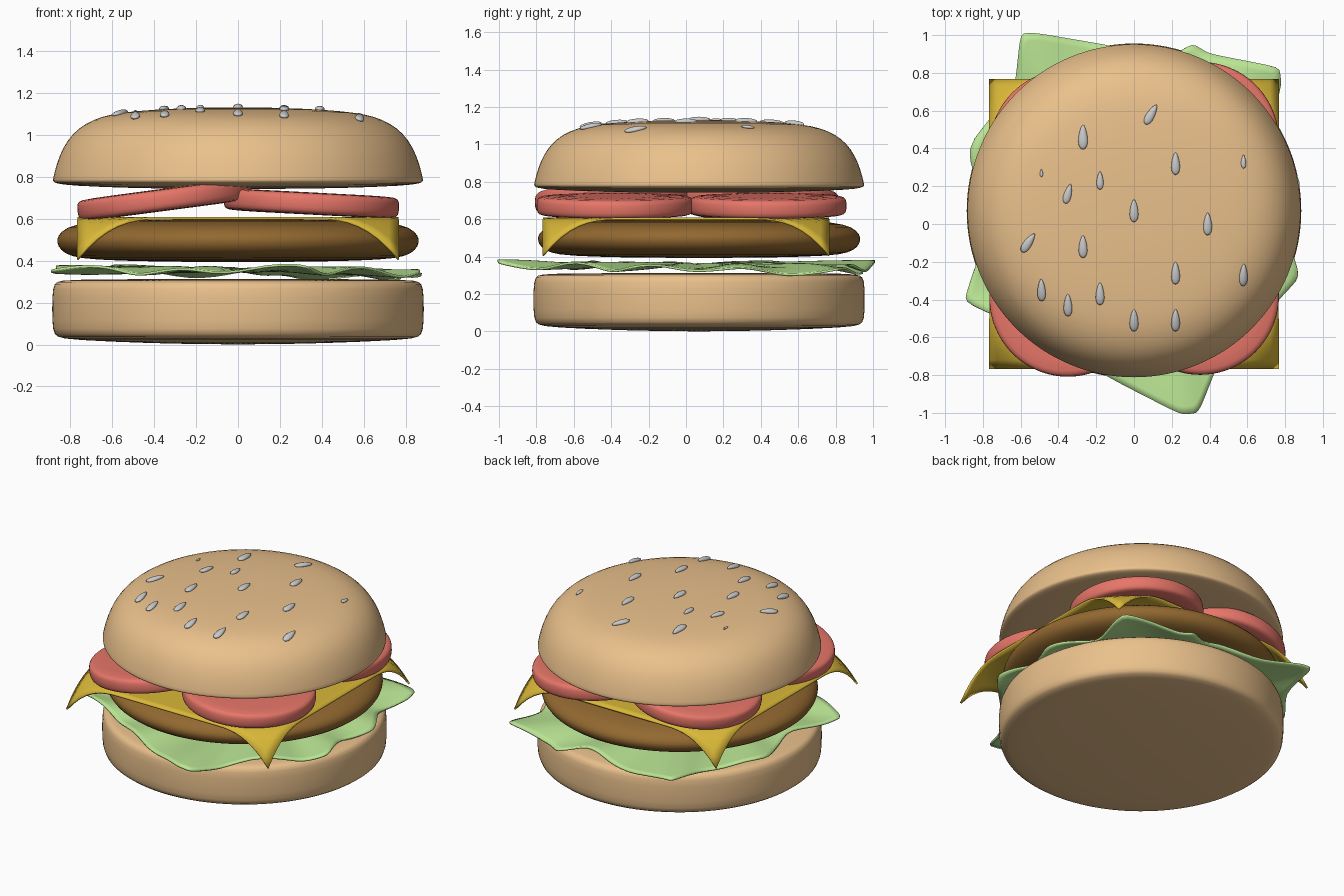
import bpy, bmesh
from math import sin, cos, pi, radians, atan2, hypot
from mathutils import Matrix, Vector

if "Cube" in bpy.data.objects:
    bpy.data.objects.remove(bpy.data.objects["Cube"])

CY = 0.07   # buns and patty sit slightly behind the origin


def material(name, rgb):
    m = bpy.data.materials.new(name)
    m.diffuse_color = (*rgb, 1)
    m.use_nodes = True
    m.node_tree.nodes["Principled BSDF"].inputs["Base Color"].default_value = m.diffuse_color
    return m


BREAD = material("bread", (0.82, 0.53, 0.26))
GREEN = material("leaf_green", (0.5, 0.8, 0.3))
BROWN = material("grilled_brown", (0.29, 0.14, 0.03))
YELLOW = material("cheddar", (0.7, 0.48, 0.04))
RED = material("tomato_red", (0.8, 0.18, 0.14))


def finish(name, bm, mat=None, subsurf=0, thickness=0):
    bmesh.ops.recalc_face_normals(bm, faces=bm.faces)
    me = bpy.data.meshes.new(name)
    bm.to_mesh(me)
    bm.free()
    ob = bpy.data.objects.new(name, me)
    bpy.context.collection.objects.link(ob)
    if mat:
        me.materials.append(mat)
    if subsurf:
        ob.modifiers.new("smooth", 'SUBSURF').levels = subsurf
        ob.modifiers["smooth"].render_levels = subsurf
    if thickness:
        s = ob.modifiers.new("thick", 'SOLIDIFY')
        s.thickness, s.offset = thickness, 0
    for p in me.polygons:
        p.use_smooth = True
    return ob


def lathe(name, profile, mat, segs=64, loc=(0, 0, 0), tilt=0):
    """Spin a (radius, z) profile that starts and ends on the axis."""
    bm = bmesh.new()
    vs = [bm.verts.new((r, 0, z)) for r, z in profile]
    edges = [bm.edges.new(p) for p in zip(vs, vs[1:])]
    bmesh.ops.spin(bm, geom=vs + edges, cent=(0, 0, 0), axis=(0, 0, 1),
                   angle=2 * pi, steps=segs)
    bmesh.ops.remove_doubles(bm, verts=bm.verts, dist=1e-4)
    ob = finish(name, bm, mat, subsurf=1)
    ob.location = loc
    ob.rotation_euler[1] = tilt
    return ob


# buns and patty
CROWN = [(0, 1.13), (0.2, 1.129), (0.4, 1.12), (0.55, 1.107), (0.65, 1.088),
         (0.73, 1.053), (0.79, 1.005), (0.835, 0.94), (0.865, 0.865), (0.882, 0.795)]
lathe("top_bun", CROWN + [(0.885, 0.778), (0.87, 0.768), (0.8, 0.757), (0.5, 0.745),
                          (0.2, 0.742), (0, 0.742)], BREAD, loc=(0, CY, 0))
lathe("bottom_bun", [(0, 0.312), (0.4, 0.312), (0.82, 0.31), (0.865, 0.3), (0.885, 0.28),
                     (0.888, 0.17), (0.885, 0.06), (0.865, 0.035), (0.8, 0.022),
                     (0.4, 0.005), (0, 0)], BREAD, loc=(0, CY, 0))
lathe("patty", [(0, 0.595), (0.5, 0.595), (0.72, 0.585), (0.82, 0.56), (0.86, 0.52),
                (0.866, 0.49), (0.85, 0.45), (0.8, 0.42), (0.7, 0.404), (0.4, 0.395),
                (0, 0.393)], BROWN, loc=(0, CY, 0))

# tomato slices
for name, x, y, z, deg in (("front_left", -0.35, -0.39, 0.69, -7.5),
                           ("back_left", -0.35, 0.4, 0.69, -7.5),
                           ("front_right", 0.35, -0.38, 0.672, 3),
                           ("back_right", 0.35, 0.44, 0.672, 3)):
    lathe("tomato_" + name, [(0, 0.053), (0.38, 0.053), (0.41, 0.045), (0.42, 0.025),
                             (0.42, -0.025), (0.41, -0.045), (0.38, -0.053), (0, -0.053)],
          RED, 48, (x, y, z), radians(deg))

# cheese slice, draped over the patty
bm = bmesh.new()
bmesh.ops.create_grid(bm, x_segments=32, y_segments=32, size=0.765)
for v in bm.verts:
    r = hypot(v.co.x, v.co.y)
    v.co.z = 0.602 - 4.0 * max(0, r - 0.86) ** 2
finish("cheese", bm, YELLOW, thickness=0.012)

# lettuce leaf: ragged outline filled with rings, rippling towards the rim
OUTLINE = [(-.6, 1.01), (-.51, 1.01), (-.1, .94), (.15, .86), (.31, .955), (.4, .9),
           (.77, .83), (.78, .74), (.72, .5), (.89, .22), (.8, -.03), (.88, -.28),
           (.75, -.42), (.44, -.75), (.34, -1.0), (.25, -1.01), (-.12, -.82), (-.45, -.62),
           (-.62, -.54), (-.9, -.41), (-.86, -.28), (-.76, 0), (-.89, .4), (-.63, .72)]
pts = [Vector(a).lerp(Vector(b), k / 3)
       for a, b in zip(OUTLINE, OUTLINE[1:] + OUTLINE[:1]) for k in range(3)]
bm = bmesh.new()
centre = bm.verts.new((0, 0, 0.355))
rings = []
for t in (0.25, 0.5, 0.7, 0.82, 0.92, 1):
    ring = []
    for p in pts:
        a = atan2(p.y, p.x)
        z = 0.356 + 0.018 * t * sin(11 * a + 4 * t) + 0.008 * sin(9 * p.x * t + 7 * p.y * t)
        z -= 0.03 * t ** 3 * max(0, cos(a - 0.7))
        ring.append(bm.verts.new((p.x * t, p.y * t, z)))
    rings.append(ring)
n = len(pts)
for i in range(n):
    j = (i + 1) % n
    bm.faces.new((centre, rings[0][i], rings[0][j]))
    for a, b in zip(rings, rings[1:]):
        bm.faces.new((a[i], b[i], b[j], a[j]))
finish("lettuce", bm, GREEN, subsurf=1, thickness=0.012)


# sesame seeds: teardrops lying on the crown of the bun
def crown_height(r):
    for (r0, z0), (r1, z1) in zip(CROWN, CROWN[1:]):
        if r <= r1:
            return z0 + (z1 - z0) * (r - r0) / (r1 - r0)


SEEDS = [(0, .07, 0, 1), (-.27, .46, 0, 1.1), (.09, .58, -30, 1), (-.27, -.12, 0, 1),
         (-.35, .16, -15, .9), (-.18, .23, 0, .8), (.22, .32, 0, 1), (.58, .33, 0, .6),
         (.39, 0, 0, 1), (-.56, -.1, -35, 1), (-.49, -.35, 0, 1), (-.35, -.43, 0, 1),
         (-.18, -.37, 0, 1), (0, -.51, 0, 1), (.22, -.51, 0, 1), (.22, -.26, 0, 1),
         (.58, -.27, 0, 1), (-.49, .27, 0, .35)]
for i, (x, y, deg, size) in enumerate(SEEDS):
    bm = bmesh.new()
    bmesh.ops.create_uvsphere(bm, u_segments=16, v_segments=10, radius=1)
    for v in bm.verts:
        taper = 1 - 0.35 * v.co.y
        v.co = Vector((v.co.x * taper * 0.022, v.co.y * 0.06, v.co.z * 0.015)) * size
    seed = finish("sesame_seed_%02d" % (i + 1), bm)
    d = Vector((x, y - CY))
    r = d.length
    slope = (crown_height(r + 0.04) - crown_height(max(0, r - 0.04))) / 0.08
    normal = Vector((0, 0, 1))
    if r > 0.01:
        normal = Vector((-slope * d.x / r, -slope * d.y / r, 1))
    tilt = Vector((0, 0, 1)).rotation_difference(normal.normalized()).to_matrix().to_4x4()
    seed.matrix_world = (Matrix.Translation((x, y, crown_height(r) + 0.003)) @ tilt
                         @ Matrix.Rotation(radians(deg), 4, 'Z'))
